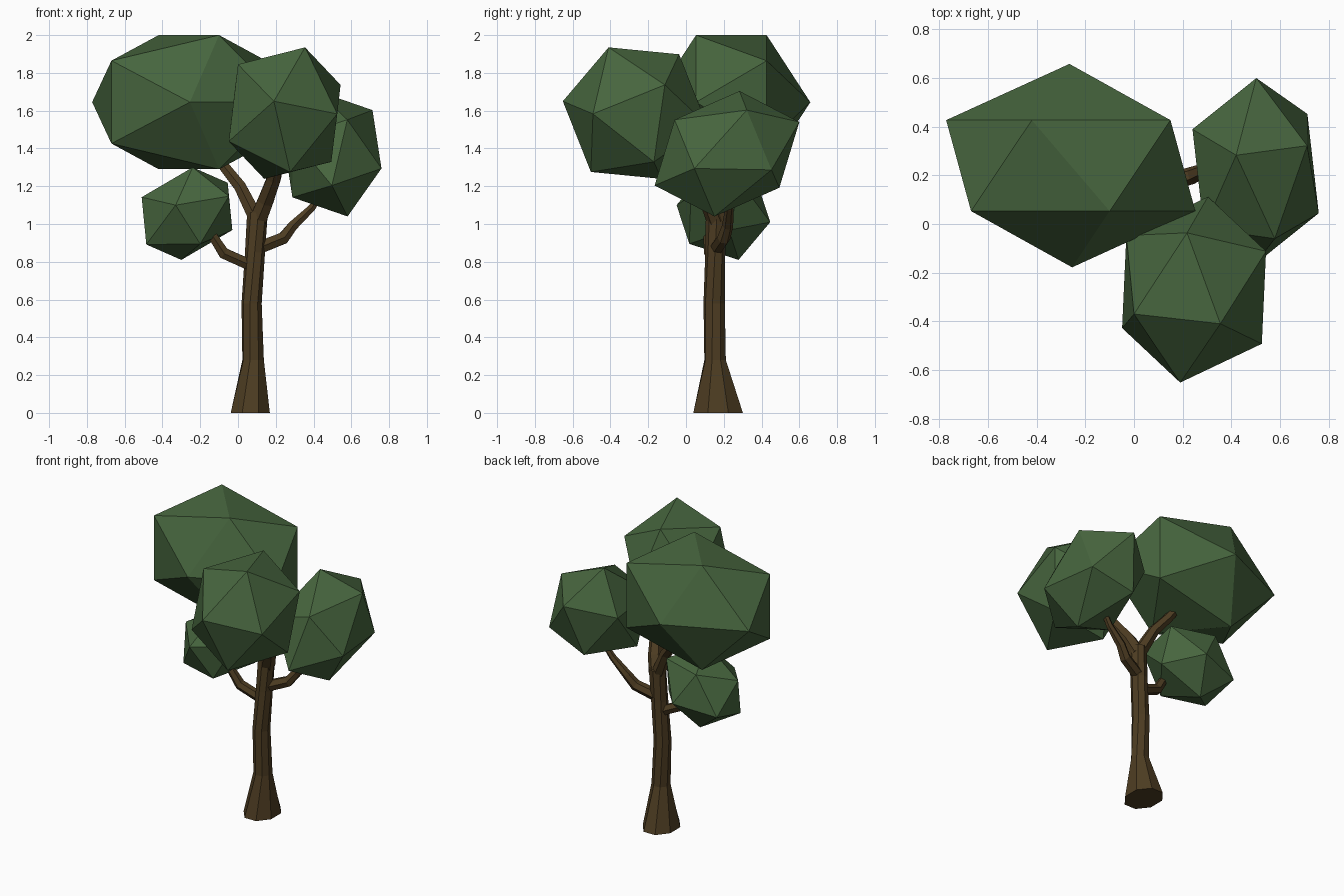
import bpy, bmesh, math
from mathutils import Vector, Matrix

if "Cube" in bpy.data.objects:
    bpy.data.objects.remove(bpy.data.objects["Cube"])

PHI = (1 + math.sqrt(5)) / 2


def material(name, colour):
    m = bpy.data.materials.new(name)
    m.diffuse_color = (*colour, 1)
    m.use_nodes = True
    m.node_tree.nodes["Principled BSDF"].inputs["Base Color"].default_value = m.diffuse_color
    return m


LEAF = material("leaf", (0.062, 0.13, 0.048))
BARK = material("bark", (0.075, 0.046, 0.016))


def finish(name, bm, mat):
    bmesh.ops.recalc_face_normals(bm, faces=bm.faces)
    mesh = bpy.data.meshes.new(name)
    bm.to_mesh(mesh)
    bm.free()
    mesh.materials.append(mat)
    bpy.context.collection.objects.link(bpy.data.objects.new(name, mesh))


def foliage(name, centre, a, b, c):
    """Stretched icosahedron; a, b, c are the corners of one face, from its centre."""
    unit = Matrix(((1, 0, PHI), (-1, 0, PHI), (0, PHI, 1))).transposed()
    fit = Matrix((a, b, c)).transposed() @ unit.inverted()
    bm = bmesh.new()
    for s in (-1, 1):
        for t in (-PHI, PHI):
            for p in ((s, 0, t), (0, t, s), (t, s, 0)):
                bm.verts.new(fit @ Vector(p) + Vector(centre))
    bmesh.ops.convex_hull(bm, input=bm.verts)
    finish(name, bm, LEAF)


def limb(name, rings, sides, twist=0.0, flat=False):
    """Tapered faceted tube through rings of (x, y, z, radius_x, radius_y)."""
    bm = bmesh.new()
    pts = [Vector(r[:3]) for r in rings]
    loops = []
    for i, r in enumerate(rings):
        d = pts[min(i + 1, len(pts) - 1)] - pts[max(i - 1, 0)]
        if flat:
            d = Vector((0, 0, 1))
        d.normalize()
        u = Vector((0, 1, 0)).cross(d).normalized()
        v = d.cross(u)
        loop = []
        for k in range(sides):
            t = 2 * math.pi * (k + 0.5) / sides + twist * i
            loop.append(bm.verts.new(pts[i] + u * r[3] * math.cos(t) + v * r[4] * math.sin(t)))
        loops.append(loop)
    for lo, hi in zip(loops, loops[1:]):
        for k in range(sides):
            n = (k + 1) % sides
            bm.faces.new((lo[k], lo[n], hi[n], hi[k]))
    bm.faces.new(loops[0][::-1])
    bm.faces.new(loops[-1])
    finish(name, bm, BARK)


def branch(name, *rings):
    limb(name, [(x, y, z, r, r) for x, y, z, r in rings], 6)


# Foliage clumps
foliage("foliage_back_left", (-0.26, 0.24, 1.645),
        (-0.16, 0.187, 0.355), (0.16, -0.187, 0.355), (0.41, 0.187, 0.219))
foliage("foliage_front", (0.247, -0.27, 1.587),
        (-0.057, -0.382, 0.063), (0.108, -0.14, 0.348), (-0.247, -0.10, 0.258))
foliage("foliage_right", (0.50, 0.217, 1.372),
        (-0.08, 0.066, 0.332), (0.003, 0.383, 0.168), (0.212, 0.105, 0.231))
foliage("foliage_low_left", (-0.27, 0.198, 1.055),
        (-0.06, -0.248, 0.045), (0.03, -0.08, 0.245), (-0.24, -0.03, 0.087))

# Flared trunk
limb("trunk", [(0.065, 0.17, 0, 0.112, 0.142), (0.08, 0.154, 0.28, 0.059, 0.059),
               (0.072, 0.149, 0.58, 0.054, 0.057), (0.09, 0.155, 0.85, 0.053, 0.053),
               (0.103, 0.16, 1.06, 0.055, 0.055)], 8, twist=0.12, flat=True)

# Branches reaching into each clump
branch("branch_low_left", (0.07, 0.155, 0.78, 0.034), (-0.075, 0.13, 0.845, 0.034),
       (-0.13, 0.12, 0.93, 0.028), (-0.17, 0.15, 1.0, 0.024))
branch("branch_right", (0.10, 0.16, 0.87, 0.038), (0.24, 0.20, 0.925, 0.036),
       (0.29, 0.22, 0.99, 0.03), (0.39, 0.23, 1.085, 0.022), (0.45, 0.24, 1.17, 0.018))
branch("branch_upper_left", (0.10, 0.16, 1.02, 0.045), (0.01, 0.20, 1.2, 0.036),
       (-0.07, 0.24, 1.3, 0.032), (-0.11, 0.26, 1.36, 0.028))
branch("branch_front", (0.105, 0.16, 1.02, 0.052), (0.145, 0.12, 1.12, 0.048),
       (0.19, 0.04, 1.24, 0.042), (0.21, -0.04, 1.34, 0.034))
